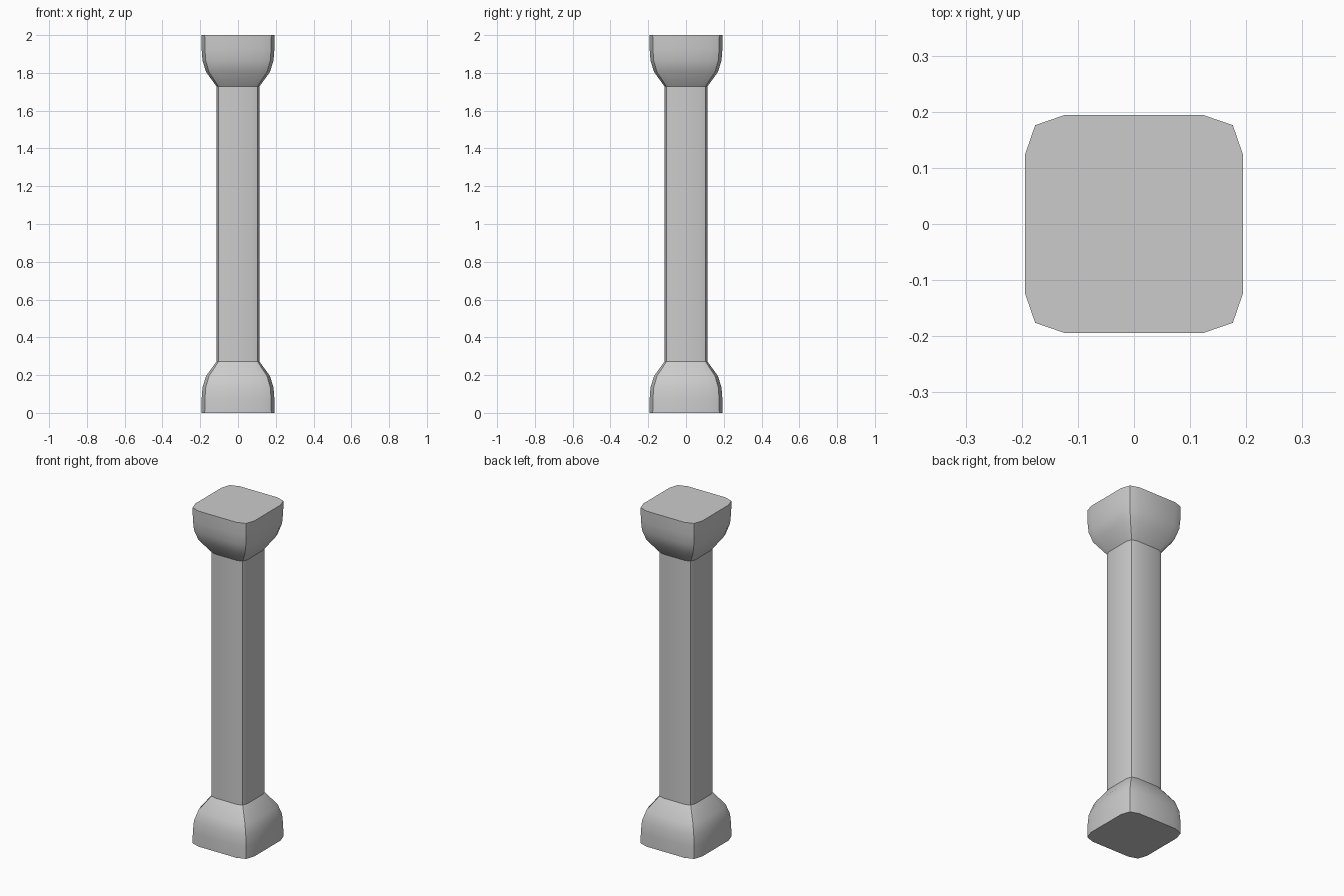
import bpy, bmesh, math

if "Cube" in bpy.data.objects:
    bpy.data.objects.remove(bpy.data.objects["Cube"])

# Quarter of the rounded-square cross-section, relative to the widest half-width
QUARTER = [(1.0, -0.64), (1.0, 0.64), (0.908, 0.908)]
# Lower half profile: (half-width, height), mirrored for the top half
LOWER = [(0.194, 0.0), (0.193, 0.07), (0.188, 0.135), (0.169, 0.195), (0.113, 0.273)]
PROFILE = LOWER + [(r, 2.0 - z) for r, z in reversed(LOWER)]


def section(r, z):
    pts = []
    for k in range(4):
        c, s = round(math.cos(k * math.pi / 2)), round(math.sin(k * math.pi / 2))
        pts += [(r * (c * x - s * y), r * (s * x + c * y), z) for x, y in QUARTER]
    return pts


# Column: flared base, straight shaft and flared capital as one loft
bm = bmesh.new()
rings = [[bm.verts.new(p) for p in section(r, z)] for r, z in PROFILE]
for a, b in zip(rings, rings[1:]):
    n = len(a)
    for i in range(n):
        j = (i + 1) % n
        bm.faces.new((a[i], a[j], b[j], b[i]))
bm.faces.new(list(reversed(rings[0])))
bm.faces.new(rings[-1])
bmesh.ops.recalc_face_normals(bm, faces=bm.faces)
mesh = bpy.data.meshes.new("column")
bm.to_mesh(mesh)
bm.free()
column = bpy.data.objects.new("column", mesh)
bpy.context.collection.objects.link(column)

# Smooth flares, sharp corners and neck lines
bpy.context.view_layer.objects.active = column
column.select_set(True)
bpy.ops.object.shade_smooth_by_angle(angle=math.radians(30))
